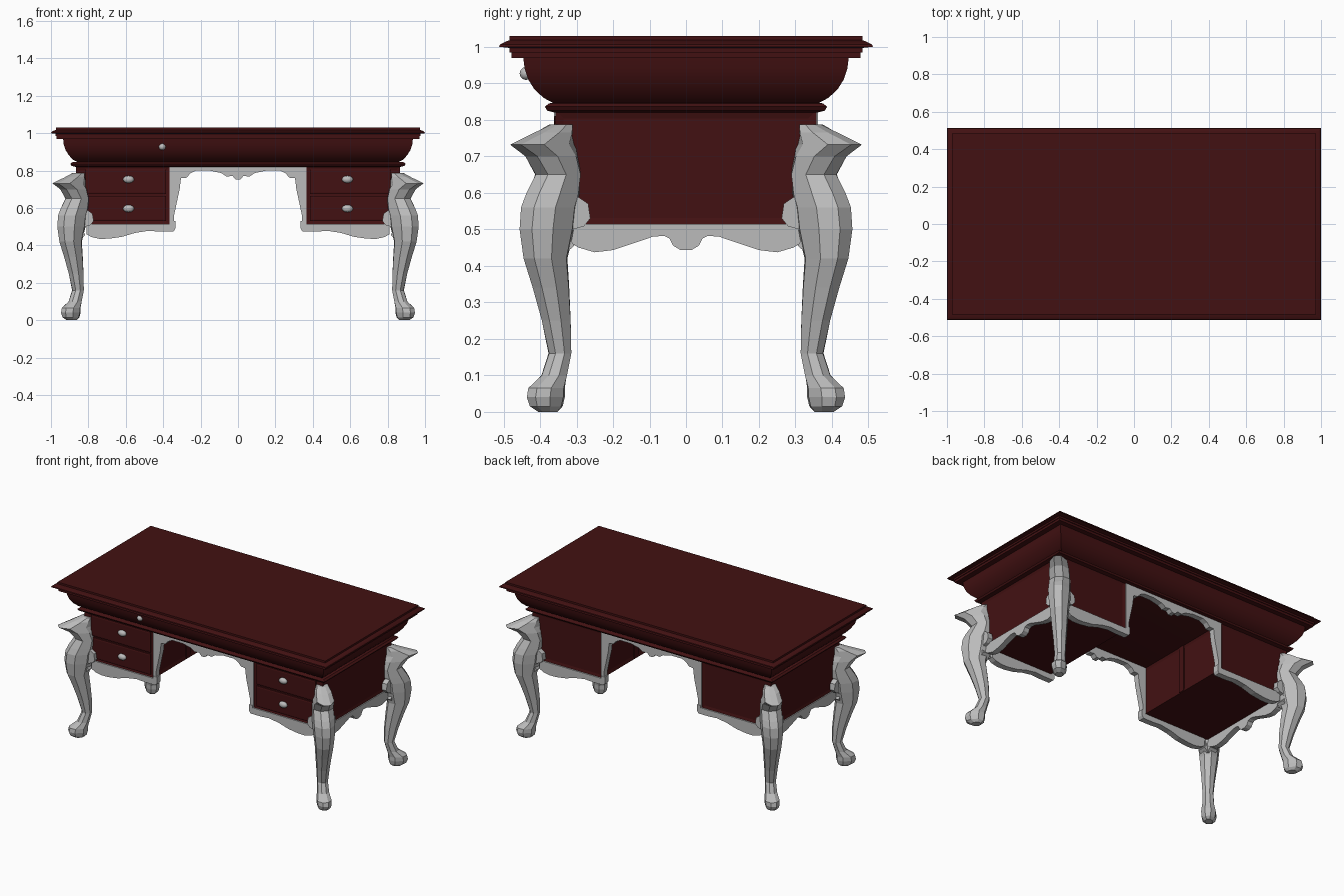
import bpy, bmesh, math
from mathutils import Vector

if "Cube" in bpy.data.objects:
    bpy.data.objects.remove(bpy.data.objects["Cube"])


def material(name, rgb):
    m = bpy.data.materials.new(name)
    m.diffuse_color = (*rgb, 1)
    m.use_nodes = True
    m.node_tree.nodes["Principled BSDF"].inputs["Base Color"].default_value = m.diffuse_color
    return m


RED = material("dark mahogany", (0.055, 0.0055, 0.006))
GREY = material("carved grey", (0.5, 0.5, 0.5))
OFF = 0.51  # the desk is this much longer than deep, per side


def finish(name, bm, mat, smooth=None):
    bmesh.ops.recalc_face_normals(bm, faces=bm.faces)
    me = bpy.data.meshes.new(name)
    bm.to_mesh(me)
    bm.free()
    me.materials.append(mat)
    ob = bpy.data.objects.new(name, me)
    bpy.context.collection.objects.link(ob)
    if smooth:
        bpy.context.view_layer.objects.active = ob
        ob.select_set(True)
        bpy.ops.object.shade_smooth_by_angle(angle=math.radians(smooth))
        ob.select_set(False)
    return ob


def loft(name, rings, mat, smooth=None):
    """Skin a stack of rings and cap both ends."""
    bm = bmesh.new()
    vs = [[bm.verts.new(p) for p in r] for r in rings]
    n = len(vs[0])
    for a, b in zip(vs, vs[1:]):
        for i in range(n):
            j = (i + 1) % n
            bm.faces.new((a[i], a[j], b[j], b[i]))
    bm.faces.new(vs[0])
    bm.faces.new(vs[-1])
    return finish(name, bm, mat, smooth)


def prism(name, pts, d0, d1, place, mat):
    """Flat profile (a, z) extruded between two depths."""
    return loft(name, [[place(a, d, z) for a, z in pts] for d in (d0, d1)], mat)


def box(name, lo, hi, mat, inset=0, depth=0, axes=(0, 1)):
    bm = bmesh.new()
    bmesh.ops.create_cube(bm, size=1)
    lo, hi = Vector(lo), Vector(hi)
    for v in bm.verts:
        v.co = Vector([(lo[i] + hi[i]) / 2 + v.co[i] * (hi[i] - lo[i]) for i in range(3)])
    bm.normal_update()
    if inset:
        side = [f for f in bm.faces if any(abs(f.normal[a]) > .9 for a in axes)]
        bmesh.ops.inset_individual(bm, faces=side, thickness=inset, depth=depth)
    return finish(name, bm, mat)


# moulded desk top: rectangular rings (half x, half y, z)
levels = [(.87, .36, .82), (.89, .38, .825), (.897, .387, .836), (.885, .375, .845),
          (.86, .365, .847), (.885, .39, .86), (.905, .415, .883), (.922, .432, .91),
          (.932, .442, .94), (.935, .446, .97), (.97, .478, .97), (.97, .478, .985),
          (.975, .483, .985), (.975, .483, .997), (1, .512, 1.0), (.998, .51, 1.006),
          (.985, .495, 1.014), (.972, .483, 1.018), (.972, .483, 1.03)]
loft("desk_top", [[(x, y, z), (-x, y, z), (-x, -y, z), (x, -y, z)] for x, y, z in levels],
     RED, smooth=28)

# pedestals with framed panels, and drawer fronts
for s in (-1, 1):
    x0, x1 = sorted((s * .362, s * .867))
    box("pedestal", (x0, -.357, .51), (x1, .357, .825), RED, .03, -.006)
    a, b = sorted((s * .385, s * .815))
    for z0, z1 in ((.53, .665), (.675, .81)):
        box("drawer_front", (a, -.36, z0), (b, -.34, z1), RED, .012, .002, (1,))
    # centre stile on the kneehole side
    a, b = sorted((s * .36, s * .375))
    box("inner_stile", (a, -.02, .515), (b, .02, .82), RED)


# drawer knobs
def knob(x, y, z, rx, rz):
    bm = bmesh.new()
    bmesh.ops.create_uvsphere(bm, u_segments=12, v_segments=6, radius=1)
    for v in bm.verts:
        v.co = Vector((x + rx * v.co.x, y + .018 * v.co.y, z + rz * v.co.z))
    finish("knob", bm, GREY, 40)


for s in (-1, 1):
    for z in (.753, .597):
        knob(s * .585, -.367, z, .03, .02)
knob(-.405, -.438, .927, .019, .018)

# carved aprons: profiles of the lower edge
skirt = [(.81, .515), (.81, .46), (.785, .445), (.74, .435), (.69, .436), (.62, .446),
         (.55, .467), (.48, .478), (.42, .474), (.345, .474), (.335, .49), (.335, .53),
         (.362, .53), (.362, .515)]
side_half = [(.33, .515), (.325, .47), (.295, .45), (.25, .437), (.2, .443), (.14, .463),
             (.09, .48), (.06, .482), (.045, .475), (.035, .455), (.015, .443)]
arch_half = [(.365, .825), (.365, .5), (.342, .5), (.342, .56), (.325, .64), (.312, .7),
             (.305, .76), (.275, .762), (.255, .785), (.225, .8), (.15, .8), (.09, .787),
             (.06, .768), (.03, .772), (.012, .753)]


def mirrored(half):
    return half + [(-a, z) for a, z in reversed(half)]


for s in (-1, 1):
    prism("side_apron", mirrored(side_half), .835, .872,
          lambda a, d, z: (s * d, a, z), GREY)
    prism("kneehole_arch", mirrored(arch_half), .325, .362,
          lambda a, d, z: (a, s * d, z), GREY)
    for t in (-1, 1):
        prism("pedestal_apron", skirt, .325, .364,
              lambda a, d, z: (t * a, s * d, z), GREY)

# cabriole leg stations: z, outer reach, inner reach, half width across the diagonal
stations = [(0, .405, .352, .022), (.015, .428, .338, .036), (.04, .436, .332, .042),
            (.065, .432, .332, .042), (.1, .395, .327, .034), (.16, .375, .316, .031),
            (.25, .395, .316, .037), (.34, .42, .32, .045), (.42, .445, .325, .052),
            (.5, .456, .305, .06), (.56, .452, .30, .063), (.597, .438, .29, .062),
            (.65, .412, .29, .06), (.70, .44, .295, .058), (.732, .482, .30, .052),
            (.765, .415, .31, .046), (.787, .37, .315, .034)]
wing = [(.38, .60), (.30, .592), (.268, .57), (.262, .53), (.28, .508), (.308, .5),
        (.318, .475), (.306, .455), (.335, .43), (.4, .43)]


def leg_ring(sx, sy, z, o, i, w):
    r2 = math.sqrt(2)
    mid, length = (o + i) / 2, (o - i) / r2 - .4 * w
    shape = [(1, .4), (.45, 1), (-.45, 1), (-1, .4), (-1, -.4), (-.45, -1), (.45, -1), (1, -.4)]
    ring = []
    for a, b in shape:
        u, v = a * length, b * w
        p, q = mid + (u + v) / r2, mid + (u - v) / r2
        # the raised ear tips droop outwards at the top
        ring.append((sx * (OFF + p), sy * q, z))
    return ring


for sx in (-1, 1):
    for sy in (-1, 1):
        loft("cabriole_leg", [leg_ring(sx, sy, *st) for st in stations], GREY)
        # knee scrolls lying on the two neighbouring faces
        prism("knee_scroll", wing, .33, .385,
              lambda a, d, z: (sx * (OFF + d), sy * a, z), GREY)
        prism("knee_scroll", wing, .33, .385,
              lambda a, d, z: (sx * (OFF + a), sy * d, z), GREY)
